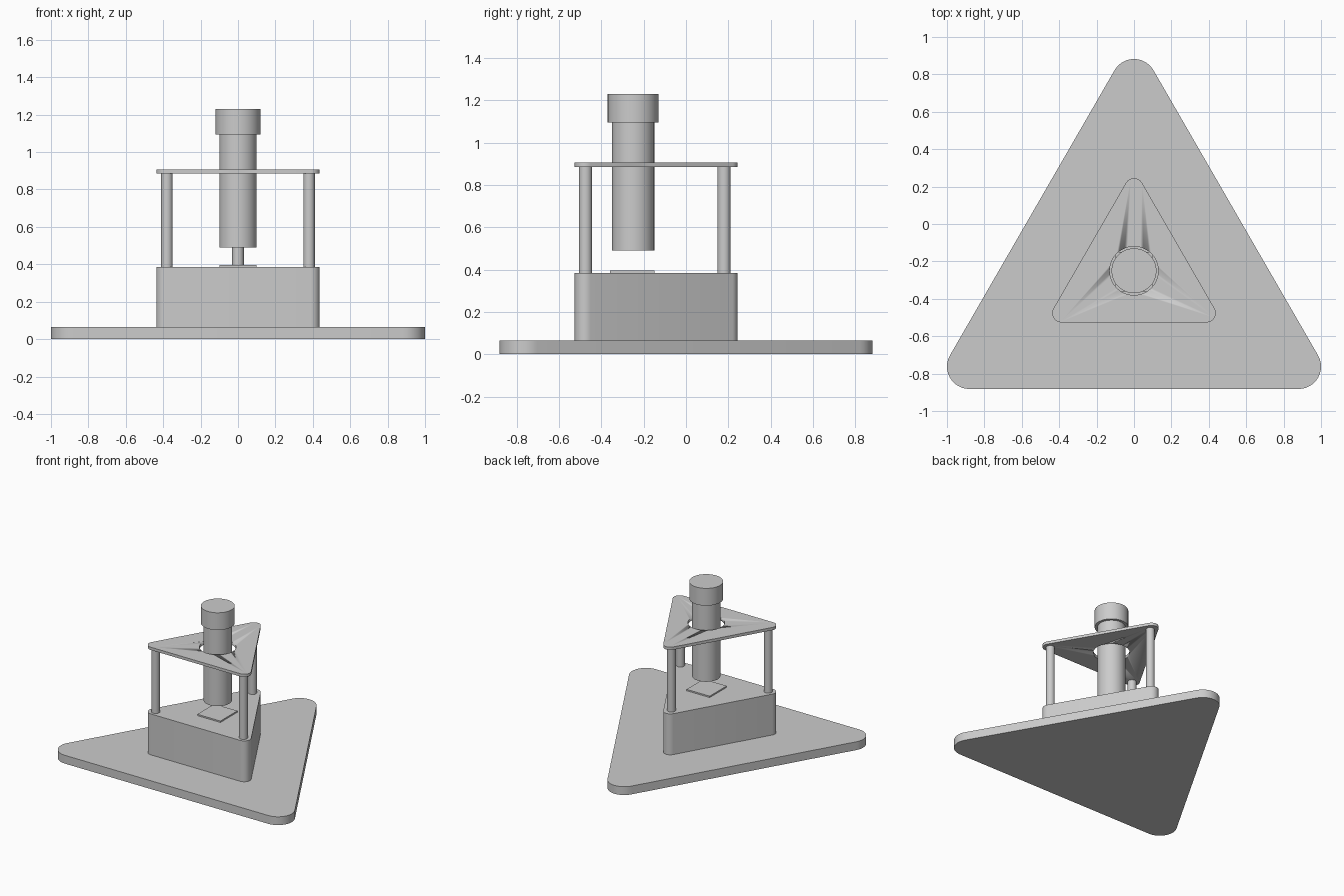
import bpy, bmesh, math

if "Cube" in bpy.data.objects:
    bpy.data.objects.remove(bpy.data.objects["Cube"])

grey = bpy.data.materials.new("light grey")
grey.diffuse_color = (0.6, 0.6, 0.6, 1)
grey.use_nodes = True
grey.node_tree.nodes["Principled BSDF"].inputs["Base Color"].default_value = grey.diffuse_color


def finish(ob):
    ob.data.materials.append(grey)
    bpy.ops.object.select_all(action='DESELECT')
    ob.select_set(True)
    bpy.context.view_layer.objects.active = ob
    bpy.ops.object.shade_smooth_by_angle(angle=math.radians(30))
    return ob


def outline(half, y_front, r, steps=12):
    """Equilateral triangle with rounded corners, pointing to +y."""
    h = half * math.sqrt(3)
    corners = [(half, y_front, -90), (0, y_front + h, 30), (-half, y_front, 150)]
    return [(cx + r * math.cos(math.radians(a + 120 * i / steps)),
             cy + r * math.sin(math.radians(a + 120 * i / steps)))
            for cx, cy, a in corners for i in range(steps + 1)]


def slab(name, half, y_front, r, z0, z1):
    bm = bmesh.new()
    face = bm.faces.new([bm.verts.new((x, y, z0)) for x, y in outline(half, y_front, r)])
    ext = bmesh.ops.extrude_face_region(bm, geom=[face])
    bmesh.ops.translate(bm, vec=(0, 0, z1 - z0),
                        verts=[v for v in ext['geom'] if isinstance(v, bmesh.types.BMVert)])
    bmesh.ops.recalc_face_normals(bm, faces=bm.faces)
    me = bpy.data.meshes.new(name)
    bm.to_mesh(me)
    bm.free()
    ob = bpy.data.objects.new(name, me)
    bpy.context.collection.objects.link(ob)
    return finish(ob)


def rod(name, x, y, r, z0, z1, sides=48):
    bpy.ops.mesh.primitive_cylinder_add(vertices=sides, radius=r, depth=z1 - z0,
                                        location=(x, y, (z0 + z1) / 2))
    ob = bpy.context.object
    ob.name = name
    return finish(ob)


TUBE_Y = -0.25

# Ground plate, body block and upper plate
slab("base_plate", 0.88, -0.762, 0.12, 0, 0.065)
slab("body_block", 0.387, -0.476, 0.05, 0.065, 0.385)
top = slab("top_plate", 0.387, -0.476, 0.05, 0.885, 0.907)

# Round opening in the upper plate
cutter = rod("hole_cutter", 0, TUBE_Y, 0.13, 0.8, 1.0)
cutter.hide_render = True
cutter.hide_viewport = True
cut = top.modifiers.new("hole", 'BOOLEAN')
cut.operation = 'DIFFERENCE'
cut.solver = 'EXACT'
cut.object = cutter

# Corner posts
for name, x, y in (("left_post", -0.38, -0.475), ("right_post", 0.38, -0.475),
                   ("back_post", 0, 0.18)):
    rod(name, x, y, 0.031, 0.385, 0.886, 32)

# Hanging tube with its wider cap
rod("tube", 0, TUBE_Y, 0.1, 0.49, 1.095)
rod("tube_cap", 0, TUBE_Y, 0.12, 1.095, 1.23)

# Square sample pad under the tube
bpy.ops.mesh.primitive_cube_add(size=1, location=(0, -0.255, 0.39))
pad = bpy.context.object
pad.name = "sample_pad"
pad.scale = (0.2, 0.21, 0.012)
finish(pad)
